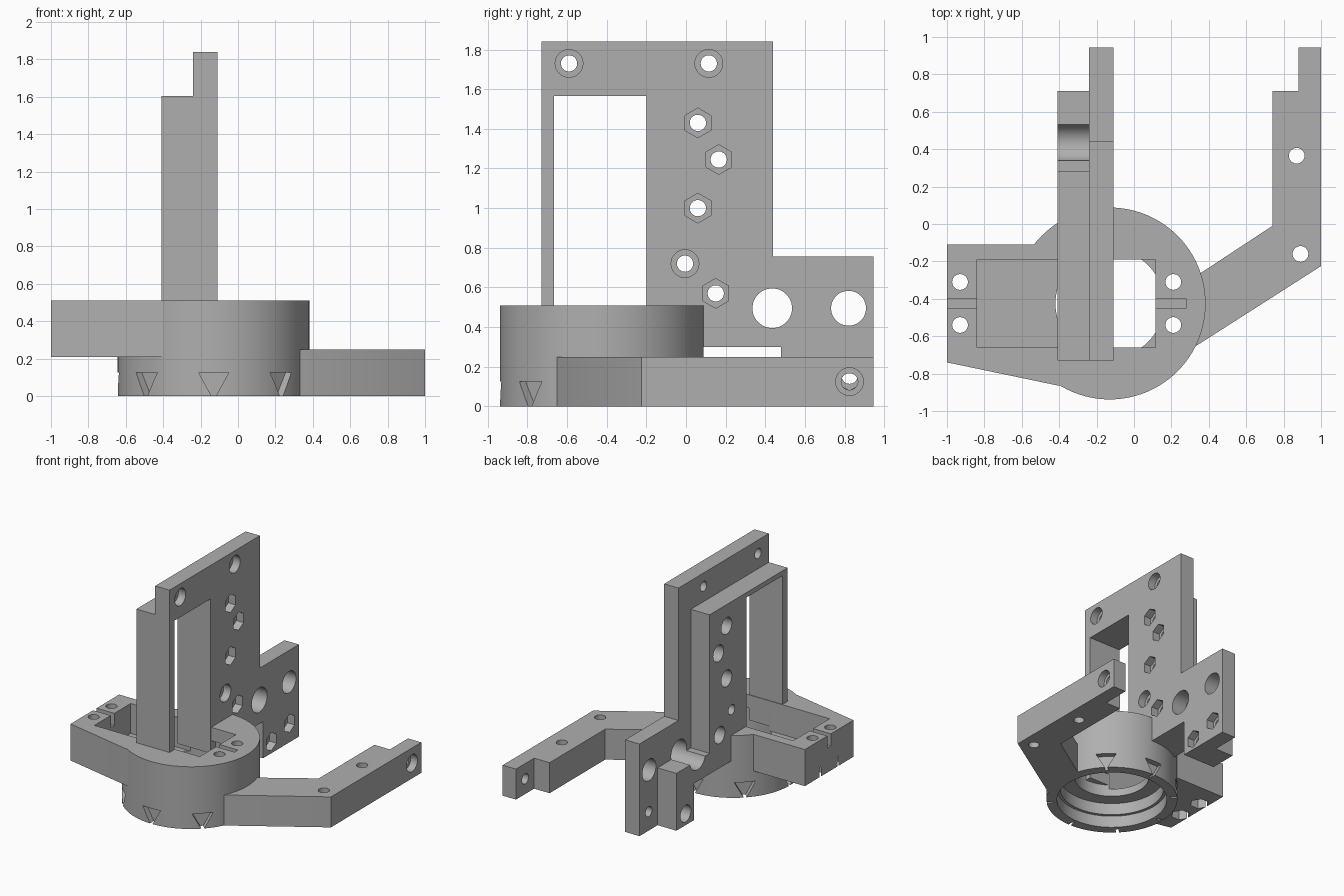
import bpy
import bmesh
import math
from mathutils import Matrix, Vector

old = bpy.data.objects.get("Cube")
if old:
    bpy.data.objects.remove(old, do_unlink=True)

grey = bpy.data.materials.new("plain grey")
grey.use_nodes = True
GREY = (0.43, 0.43, 0.43, 1)
grey.diffuse_color = GREY
grey.node_tree.nodes["Principled BSDF"].inputs["Base Color"].default_value = GREY

CX, CY, R = -0.13, -0.425, 0.513   # ring centre and outer radius
FACE, STEP, REAR = -0.11, -0.24, -0.41   # x planes of the upright plate


def prism(name, pts, lo, hi, axis="z"):
    """Extrude a 2D outline along z (x, y points) or x (y, z points)."""
    bm = bmesh.new()
    place = (lambda p, h: (h, *p)) if axis == "x" else (lambda p, h: (*p, h))
    bottom = [bm.verts.new(place(p, lo)) for p in pts]
    top = [bm.verts.new(place(p, hi)) for p in pts]
    bm.faces.new(bottom)
    bm.faces.new(top)
    for i in range(len(pts)):
        j = (i + 1) % len(pts)
        bm.faces.new((bottom[i], bottom[j], top[j], top[i]))
    bmesh.ops.recalc_face_normals(bm, faces=bm.faces)
    mesh = bpy.data.meshes.new(name)
    bm.to_mesh(mesh)
    bm.free()
    mesh.materials.append(grey)
    obj = bpy.data.objects.new(name, mesh)
    bpy.context.collection.objects.link(obj)
    return obj


def circle(c, r, n=48, turn=0.0):
    return [(c[0] + r * math.cos(turn + math.tau * i / n),
             c[1] + r * math.sin(turn + math.tau * i / n)) for i in range(n)]


def hexagon(c, r, turn=math.pi / 2):
    return circle(c, r, 6, turn)


def rect(x0, x1, y0, y1):
    return [(x0, y0), (x1, y0), (x1, y1), (x0, y1)]


def combine(obj, tool, operation):
    mod = obj.modifiers.new("combine", "BOOLEAN")
    mod.operation = operation
    mod.solver = "EXACT"
    mod.object = tool
    with bpy.context.temp_override(object=obj, active_object=obj):
        bpy.ops.object.modifier_apply(modifier=mod.name)
    bpy.data.objects.remove(tool, do_unlink=True)


def cut(obj, pts, lo, hi, axis="z"):
    combine(obj, prism("cutter", pts, lo, hi, axis), "DIFFERENCE")


# Ring with a side wing
body = prism("ring_body", circle((CX, CY), R, 96), 0, 0.51)
wing = prism("wing", [(-1, -0.11), (-0.2, -0.11), (-0.2, -0.8),
                      (-0.3, -0.86), (-0.41, -0.863), (-1, -0.74)], 0.21, 0.51)
combine(body, wing, "UNION")

# Stepped bore from below and rectangular pocket from above
for r, lo, hi in ((0.43, -0.1, 0.1), (0.405, -0.1, 0.2), (0.29, -0.1, 0.4)):
    cut(body, circle((CX, CY), r, 96), lo, hi)
cut(body, rect(-0.84, 0.115, -0.66, -0.19), 0.265, 0.7)

# Clamp slots and bolt holes, with nut recesses under the wing
cut(body, rect(-1.1, -0.8, -0.448, -0.402), 0.41, 0.7)
cut(body, rect(0.05, 0.28, -0.448, -0.402), 0.41, 0.7)
for y in (-0.31, -0.54):
    for x in (-0.93, 0.21):
        cut(body, circle((x, y), 0.042, 32), -0.1, 0.7)
    cut(body, hexagon((-0.93, y), 0.075, 0), 0.1, 0.29)

# Triangular notches round the lower rim, left out behind the arm
for k in range(1, 8):
    notch = prism("notch", [(-0.08, 0.125), (0.08, 0.125), (0.006, -0.01),
                            (-0.006, -0.01)], R - 0.05, R + 0.1, "x")
    notch.data.transform(Matrix.Translation(Vector((CX, CY, 0)))
                         @ Matrix.Rotation(k * math.pi / 4, 4, "Z"))
    combine(body, notch, "DIFFERENCE")

# Bent arm with a thin end lug
arm = prism("arm", [(0.3, -0.3), (0.36, -0.26), (0.74, -0.01), (0.74, 0.71),
                    (0.88, 0.71), (0.88, 0.945), (1, 0.945), (1, -0.225),
                    (0.335, -0.65), (0.28, -0.66)], 0, 0.25)
cut(arm, circle((CX, CY), 0.46, 96), -0.1, 0.4)
for spot in ((0.87, 0.365), (0.89, -0.16)):
    cut(arm, circle(spot, 0.042, 32), -0.1, 0.4)
lug_hole = (0.825, 0.125)
cut(arm, circle(lug_hole, 0.042, 32), 0.7, 1.1, "x")
cut(arm, circle(lug_hole, 0.07, 32), 0.94, 1.1, "x")

# Upright plate with a foot
plate = prism("upright_plate", [(-0.73, 0.3), (0.48, 0.3), (0.48, 0), (0.945, 0),
                                (0.945, 0.755), (0.44, 0.755), (0.44, 1.84),
                                (-0.73, 1.84)], STEP, FACE, "x")
# Thick rear layer with a low ledge and block
rear = prism("rear_layer", [(-0.73, 0.3), (0.48, 0.3), (0.48, 0), (0.71, 0),
                            (0.71, 0.47), (0.28, 0.47), (0.28, 1.605),
                            (-0.73, 1.605)], REAR, STEP, "x")
combine(plate, rear, "UNION")
cut(plate, rect(-0.665, -0.2, 0.2, 1.565), -0.6, 0.1, "x")

# Large shaft holes and the saddle behind the first
cut(plate, circle((0.435, 0.495), 0.1), -0.6, 0.1, "x")
cut(plate, circle((0.82, 0.495), 0.088), -0.6, 0.1, "x")

# Screw holes: position, nut recess or round recess, rear recess
screws = [((-0.59, 1.73), "round", False), ((0.115, 1.73), "round", False),
          ((0.06, 1.43), "hex", True), ((0.165, 1.245), "hex", True),
          ((0.06, 1.0), "hex", True), ((-0.005, 0.72), "round", False),
          ((0.15, 0.57), "hex", True), ((0.59, 0.095), "hex", True),
          ((0.825, 0.155), "hex", False)]
for spot, head, rear_recess in screws:
    cut(plate, circle(spot, 0.041, 32), -0.6, 0.1, "x")
    shape = hexagon(spot, 0.075) if head == "hex" else circle(spot, 0.07, 32)
    cut(plate, shape, FACE - 0.065, 0.1, "x")
    if rear_recess:
        cut(plate, circle(spot, 0.068, 32), -0.6, REAR + 0.1, "x")

# Smooth round walls, keep edges sharp
for obj in bpy.context.view_layer.objects:
    obj.select_set(obj in (body, arm, plate))
bpy.context.view_layer.objects.active = body
bpy.ops.object.shade_smooth_by_angle(angle=math.radians(25))
